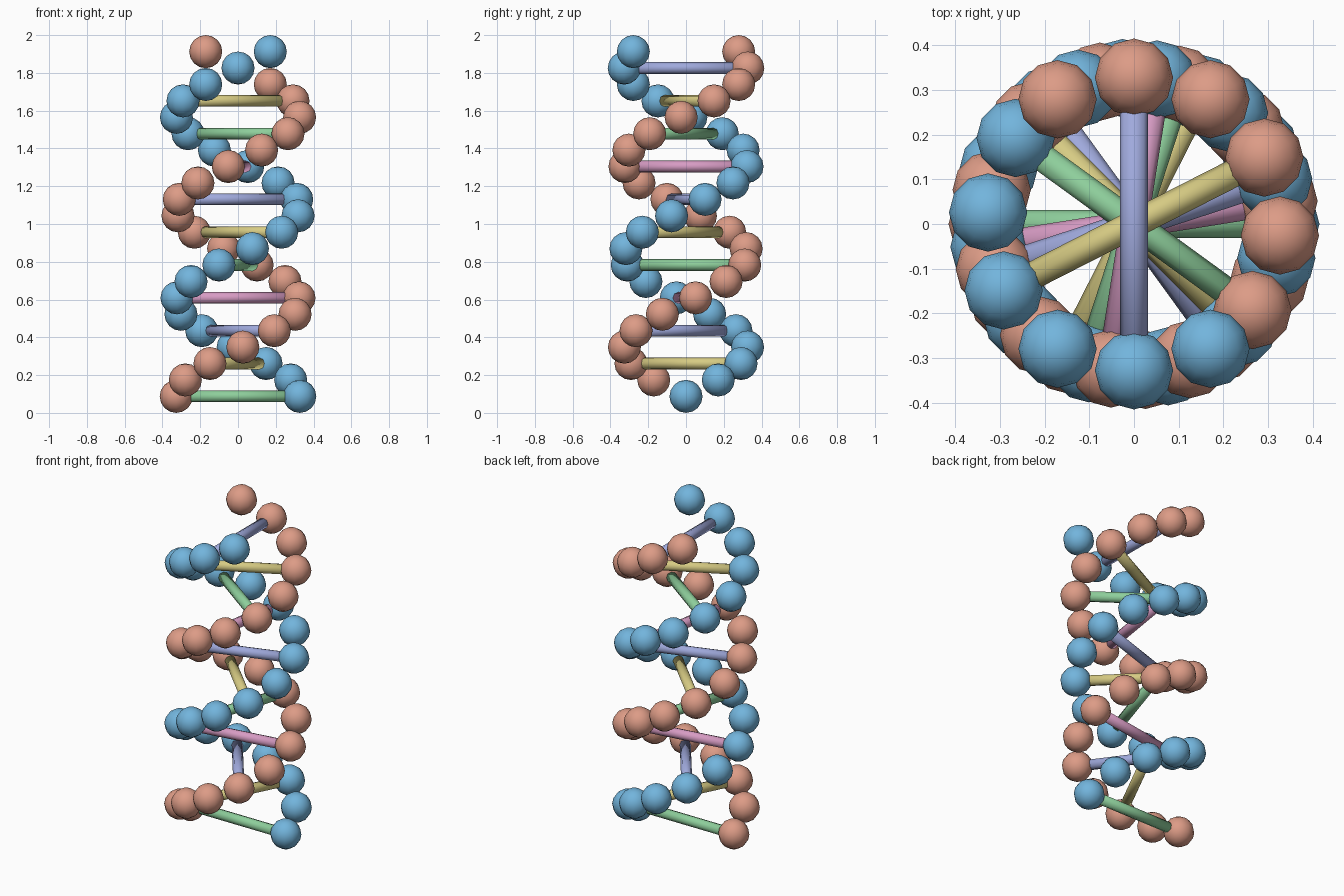
import bpy, math
from mathutils import Vector

if "Cube" in bpy.data.objects:
    bpy.data.objects.remove(bpy.data.objects["Cube"])

N = 22                       # beads per strand
R = 0.327                    # helix radius
BEAD = 0.0875                # bead radius
TWIST = math.radians(31.5)   # turn per bead
STEP = (2 - 2 * BEAD) / (N - 1)


def material(name, rgb):
    m = bpy.data.materials.new(name)
    m.diffuse_color = (*rgb, 1)
    m.use_nodes = True
    m.node_tree.nodes["Principled BSDF"].inputs["Base Color"].default_value = m.diffuse_color
    return m


blue = material("blue", (0.17, 0.46, 0.72))
salmon = material("salmon", (0.72, 0.33, 0.24))
rung_mats = [material("green", (0.27, 0.62, 0.33)),
             material("yellow", (0.68, 0.60, 0.23)),
             material("lavender", (0.35, 0.40, 0.72)),
             material("pink", (0.68, 0.33, 0.55))]


def finish(name, mat):
    o = bpy.context.object
    o.name = name
    o.data.materials.append(mat)
    bpy.ops.object.shade_smooth()


def point(i, phase):
    a = i * TWIST + phase
    return Vector((R * math.cos(a), R * math.sin(a), BEAD + i * STEP))


# two strands of beads, half a turn apart
for name, phase, mat in (("blue_bead", 0, blue), ("salmon_bead", math.pi, salmon)):
    for i in range(N):
        bpy.ops.mesh.primitive_uv_sphere_add(segments=12, ring_count=8, radius=BEAD,
                                             location=point(i, phase))
        finish(f"{name}_{i}", mat)

# rungs joining every second pair of beads
for k, i in enumerate(range(0, N, 2)):
    bpy.ops.mesh.primitive_cylinder_add(vertices=8, radius=0.031, depth=2 * R,
                                        location=(0, 0, BEAD + i * STEP),
                                        rotation=(0, math.pi / 2, i * TWIST))
    finish(f"rung_{k}", rung_mats[k % 4])
